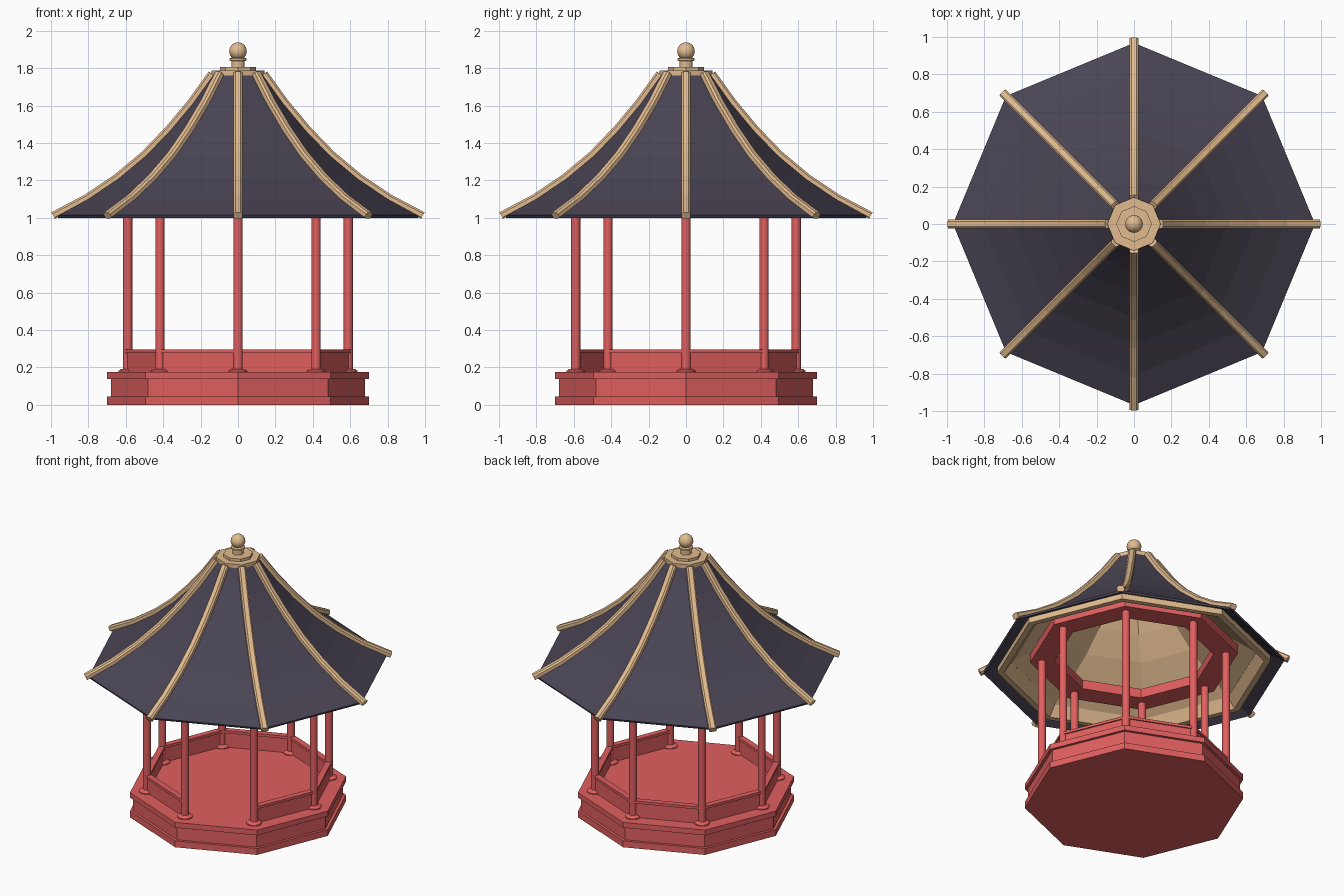
import bpy, bmesh, math
from mathutils import Vector, Matrix

cube = bpy.data.objects.get("Cube")
if cube:
    bpy.data.objects.remove(cube, do_unlink=True)


def material(name, rgb):
    m = bpy.data.materials.new(name)
    m.use_nodes = True
    color = (*rgb, 1)
    m.diffuse_color = color
    m.node_tree.nodes["Principled BSDF"].inputs["Base Color"].default_value = color
    return m


RED = material("painted red wood", (0.75, 0.115, 0.115))
SLATE = material("slate purple roof", (0.068, 0.058, 0.087))
TAN = material("tan wood", (0.76, 0.5, 0.275))
SIDES = 8
STEP = math.tau / SIDES


def finish(name, bm, mat, smooth=False):
    bmesh.ops.remove_doubles(bm, verts=bm.verts, dist=0.0001)
    bmesh.ops.recalc_face_normals(bm, faces=bm.faces)
    mesh = bpy.data.meshes.new(name)
    bm.to_mesh(mesh)
    bm.free()
    mesh.materials.append(mat)
    obj = bpy.data.objects.new(name, mesh)
    bpy.context.collection.objects.link(obj)
    if smooth:
        bpy.ops.object.select_all(action='DESELECT')
        obj.select_set(True)
        bpy.context.view_layer.objects.active = obj
        bpy.ops.object.shade_smooth_by_angle(angle=math.radians(40))
    return obj


def skin(bm, loops, closed):
    """Join matching vertex loops with quads."""
    count = len(loops)
    for i in range(count if closed else count - 1):
        a, b = loops[i], loops[(i + 1) % count]
        for j in range(len(a)):
            k = (j + 1) % len(a)
            bm.faces.new((a[j], a[k], b[k], b[j]))


def lathe(name, profile, mat, n=SIDES, center=(0, 0), ring=False, smooth=False):
    """Turn an (r, z) profile around a vertical axis; ring closes the section."""
    bm = bmesh.new()
    loops = []
    for r, z in profile:
        loops.append([bm.verts.new((center[0] + r * math.cos(math.tau * i / n),
                                    center[1] + r * math.sin(math.tau * i / n), z))
                      for i in range(n)])
    skin(bm, loops, ring)
    if not ring:
        for end in (loops[0], loops[-1]):
            bm.faces.new(end)
    return finish(name, bm, mat, smooth)


def box(name, size, center, angle, mat):
    bm = bmesh.new()
    bmesh.ops.create_cube(bm, size=1)
    bm.transform(Matrix.Translation(center) @ Matrix.Rotation(angle, 4, 'Z')
                 @ Matrix.Diagonal((*size, 1)))
    return finish(name, bm, mat)


def polar(r, i):
    return Vector((r * math.cos(STEP * i), r * math.sin(STEP * i), 0))


# Stepped octagonal platform
FLOOR = 0.175
lathe("platform", [(0.7, 0), (0.7, 0.045), (0.68, 0.045), (0.68, 0.138),
                   (0.7, 0.138), (0.7, FLOOR)], RED)

# Columns with flared feet
COLUMN_R, BEAM_Z = 0.59, 1.07
for i in range(SIDES):
    p = polar(COLUMN_R, i)
    lathe(f"column_{i}", [(0.025, FLOOR), (0.025, BEAM_Z + 0.01)], RED, 16, p[:2], smooth=True)
    lathe(f"column_foot_{i}", [(0.05, FLOOR), (0.05, 0.181), (0.034, 0.193)],
          RED, 16, p[:2], smooth=True)

# Railings on every side but the entrance
ENTRANCE = 6
for i in range(SIDES):
    if i == ENTRANCE:
        continue
    a, b = polar(COLUMN_R, i), polar(COLUMN_R, i + 1)
    mid, length = (a + b) / 2, (b - a).length
    angle = math.atan2((b - a).y, (b - a).x)
    for part, width, low, high in (("panel", 0.022, FLOOR, 0.28), ("handrail", 0.04, 0.277, 0.295)):
        box(f"railing_{part}_{i}", (length, width, high - low),
            mid + Vector((0, 0, (low + high) / 2)), angle, RED)

# Ring beam on the columns
lathe("ring_beam", [(0.51, BEAM_Z), (0.665, BEAM_Z), (0.665, 1.135), (0.51, 1.135)],
      RED, ring=True)

# Flared roof shell with a thin slate eave
SLOPE = [(0.968, 1.014), (0.81, 1.1), (0.65, 1.208), (0.5, 1.333),
         (0.37, 1.468), (0.25, 1.612), (0.14, 1.765)]


def offset(points, dr, dz):
    return [(r - dr, z - dz) for r, z in points]


lathe("roof", [(0.962, 1.0)] + SLOPE + offset(reversed(SLOPE[1:]), 0.012, 0.012),
      SLATE, ring=True)

# Tan lining under the roof, edged by a fascia
lathe("roof_lining", offset(SLOPE[1:], 0.026, 0.026)
      + offset(reversed(SLOPE[1:]), 0.014, 0.014), TAN, ring=True)
lathe("eave_fascia", [(0.875, 1.004), (0.875, 1.044), (0.78, 1.1), (0.78, 1.085), (0.835, 1.004)],
      TAN, ring=True)

# Chamfered hip ribs following the roof slope
RIB = [(0.988, 1.012)] + offset(SLOPE[1:], 0, -0.006)
CHAMFERED = [(0.024, -0.012), (0.024, 0.01), (0.014, 0.02), (-0.014, 0.02),
             (-0.024, 0.01), (-0.024, -0.012), (-0.014, -0.018), (0.014, -0.018)]
for i in range(SIDES):
    bm = bmesh.new()
    loops = []
    side = polar(1, i + 2)
    for k, (r, z) in enumerate(RIB):
        before, after = RIB[max(k - 1, 0)], RIB[min(k + 1, len(RIB) - 1)]
        dr, dz = after[0] - before[0], after[1] - before[1]
        size = math.hypot(dr, dz)
        up = polar(dz / size, i) + Vector((0, 0, -dr / size))
        at = polar(r, i) + Vector((0, 0, z))
        loops.append([bm.verts.new(at + side * s + up * t) for s, t in CHAMFERED])
    skin(bm, loops, False)
    for end in (loops[0], loops[-1]):
        bm.faces.new(end)
    finish(f"hip_rib_{i}", bm, TAN)

# Crown plates and turned finial
lathe("crown_plate", [(0.143, 1.758), (0.143, 1.787)], TAN)
lathe("crown_cap", [(0.095, 1.78), (0.095, 1.806)], TAN)
lathe("finial_post", [(0.036, 1.8), (0.036, 1.838), (0.046, 1.842), (0.046, 1.852),
                      (0.03, 1.857), (0.03, 1.87)], TAN, 24, smooth=True)
bm = bmesh.new()
bmesh.ops.create_uvsphere(bm, u_segments=24, v_segments=14, radius=0.047,
                          matrix=Matrix.Translation((0, 0, 1.891)))
finish("finial_ball", bm, TAN, smooth=True)
